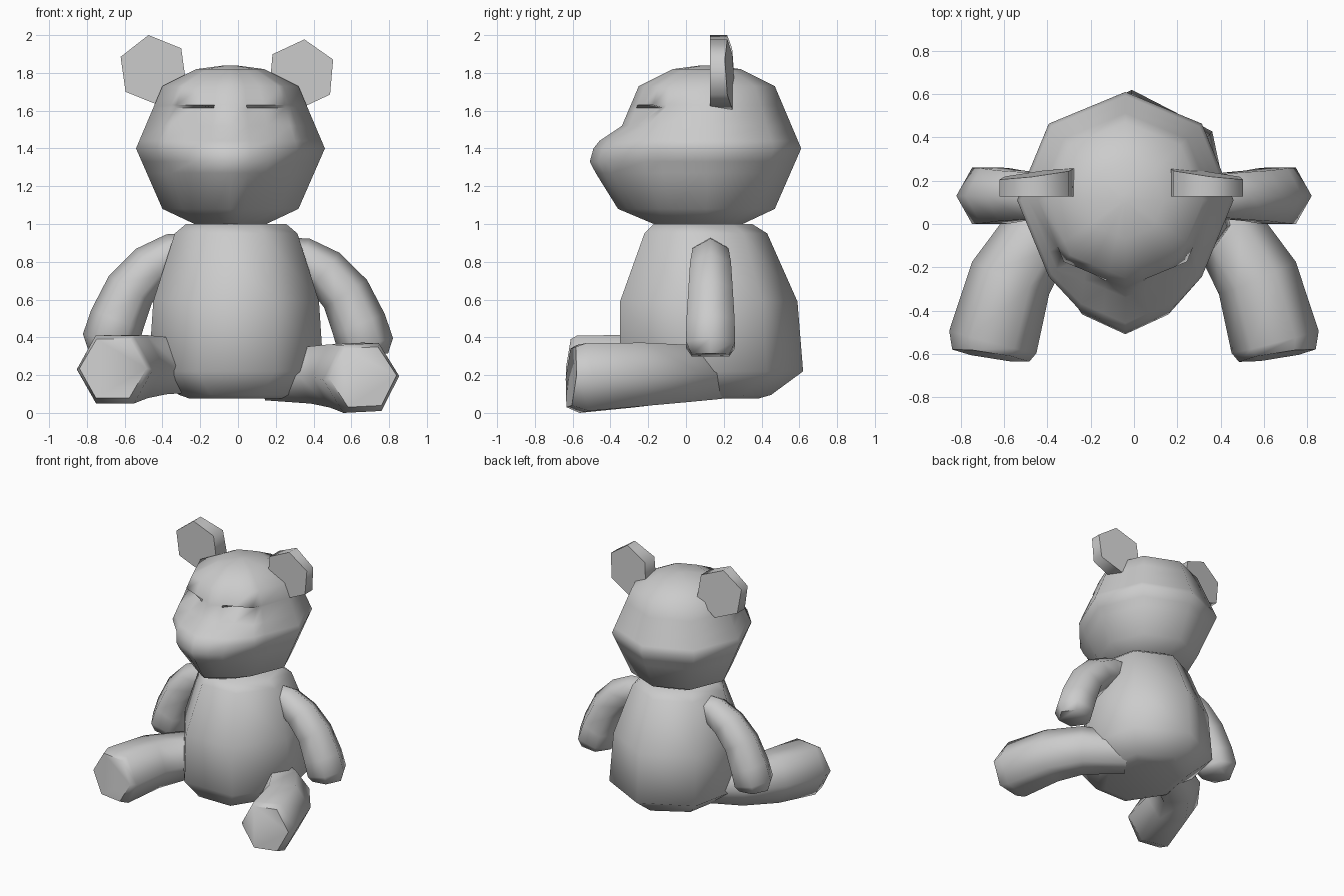
import bpy, bmesh
from math import sin, cos, pi, radians, floor
from mathutils import Vector

cube = bpy.data.objects.get("Cube")
if cube:
    bpy.data.objects.remove(cube)

# One plain material for the whole toy
plush = bpy.data.materials.new("plush_grey")
plush.use_nodes = True
plush.diffuse_color = (0.6, 0.6, 0.6, 1)
plush.node_tree.nodes["Principled BSDF"].inputs["Base Color"].default_value = (0.6, 0.6, 0.6, 1)


def loft(name, rings, angle=62):
    """Skin a list of point rings, cap both ends and merge flat regions."""
    bm = bmesh.new()
    loops = [[bm.verts.new(p) for p in ring] for ring in rings]
    n = len(loops[0])
    for a, b in zip(loops, loops[1:]):
        for i in range(n):
            j = (i + 1) % n
            bm.faces.new((a[i], a[j], b[j], b[i]))
    bm.faces.new(loops[0][::-1])
    bm.faces.new(loops[-1])
    bmesh.ops.dissolve_limit(bm, angle_limit=radians(0.8), verts=bm.verts, edges=bm.edges)
    bmesh.ops.recalc_face_normals(bm, faces=bm.faces)
    mesh = bpy.data.meshes.new(name)
    bm.to_mesh(mesh)
    bm.free()
    mesh.materials.append(plush)
    obj = bpy.data.objects.new(name, mesh)
    bpy.context.collection.objects.link(obj)
    bpy.ops.object.select_all(action='DESELECT')
    obj.select_set(True)
    bpy.context.view_layer.objects.active = obj
    bpy.ops.object.shade_smooth_by_angle(angle=radians(angle))


def tube(name, path, axis, side, lift, twist=0):
    """Six-sided limb along (x, y, z, radius) points."""
    pts = [Vector((side * x, y, z + lift)) for x, y, z, r in path]
    rings = []
    for i, p in enumerate(pts):
        d = (pts[min(i + 1, len(pts) - 1)] - pts[max(i - 1, 0)]).normalized()
        u = d.cross(Vector(axis)).normalized()
        v = d.cross(u)
        r = path[i][3]
        rings.append([p + r * (cos(k * pi / 3 + twist) * u + sin(k * pi / 3 + twist) * v)
                      for k in range(6)])
    loft(name, rings)


# Body: stacked heptagons, flat at the front and pointed at the back
# (height, width radius, depth radius, y centre)
body = [(0.075, 0.25, 0.31, 0.07), (0.095, 0.31, 0.38, 0.07), (0.22, 0.475, 0.51, 0.11),
        (0.59, 0.45, 0.494, 0.096), (0.95, 0.333, 0.342, 0.088), (1.0, 0.272, 0.274, 0.076)]
loft("body", [[(-0.01 + rx * sin(k * 2 * pi / 7), cy + ry * cos(k * 2 * pi / 7), z)
               for k in range(7)] for z, rx, ry, cy in body], 80)

# Head: octagonal ball with extra front columns for the snout and eye sockets
outline = [(0.98, 0.08), (1.0, 0.19), (1.08, 0.36), (1.4, 0.5), (1.73, 0.36),
           (1.82, 0.18), (1.84, 0.03)]
push = {0.98: 0.04, 1.0: 0.09, 1.08: 0.11, 1.27: 0.145, 1.33: 0.15, 1.4: 0.1, 1.44: 0.085}
levels = sorted({z for z, r in outline} | set(push) | {1.52, 1.615, 1.63})
columns = (0, 0.3, 0.6, 1, 1.25, 2, 3, 4, -3, -2, -1.25, -1, -0.6, -0.3)
socket = {0.6: 0.075, 1: 0.055}


def radius(z):
    for (z0, r0), (z1, r1) in zip(outline, outline[1:]):
        if z <= z1:
            return r0 + (r1 - r0) * (z - z0) / (z1 - z0)


def head_point(u, z):
    r, a = radius(z), abs(u)
    k, t = floor(a), a - floor(a)
    mix = lambda f: (1 - t) * f(k * pi / 4) + t * f((k + 1) * pi / 4)
    x = r * mix(sin) * (1 if u >= 0 else -1)
    y = -r * mix(cos)
    if a < 1:                       # snout, narrowing to the chin
        y -= push.get(z, 0) * (1 - (0.1 if z > 1.2 else 0.6) * a)
    if z == 1.615:                  # eye sockets under the brow
        y += socket.get(a, 0)
    return (x - 0.04, y + 0.11, z)


loft("head", [[head_point(u, z) for u in columns] for z in levels], 66)

# Ears: hexagonal slabs that thin towards the outer edge
for name, side, cx, cz, r, turn in (("left_ear", 1, 0.335, 1.792, 0.186, 85),
                                    ("right_ear", -1, -0.448, 1.815, 0.187, 98)):
    rim = [(cx + r * cos(radians(turn + 60 * k)), cz + r * sin(radians(turn + 60 * k)))
           for k in range(6)]
    loft(name, [[(x, 0.128, z) for x, z in rim],
                [(x, 0.232 - 0.13 * side * (x - cx) - 0.06 * (z - cz), z) for x, z in rim]])

# Limbs, mirrored with a slight lift on the right side
arm = [(0.22, 0.13, 0.84, 0.09), (0.34, 0.13, 0.82, 0.11), (0.46, 0.13, 0.75, 0.125),
       (0.57, 0.13, 0.63, 0.135), (0.64, 0.13, 0.47, 0.147), (0.675, 0.13, 0.36, 0.15),
       (0.68, 0.13, 0.305, 0.115)]
leg = [(0.18, 0.12, 0.2, 0.15), (0.44, -0.05, 0.205, 0.175), (0.57, -0.25, 0.2, 0.193),
       (0.652, -0.545, 0.185, 0.208), (0.662, -0.608, 0.19, 0.18)]
for label, side, rise in (("left", 1, 0), ("right", -1, 0.045)):
    tube(label + "_arm", arm, (0, 1, 0), side, rise / 2)
    tube(label + "_leg", leg, (0, 0, 1), side, rise, 0.05 if side > 0 else 0)
